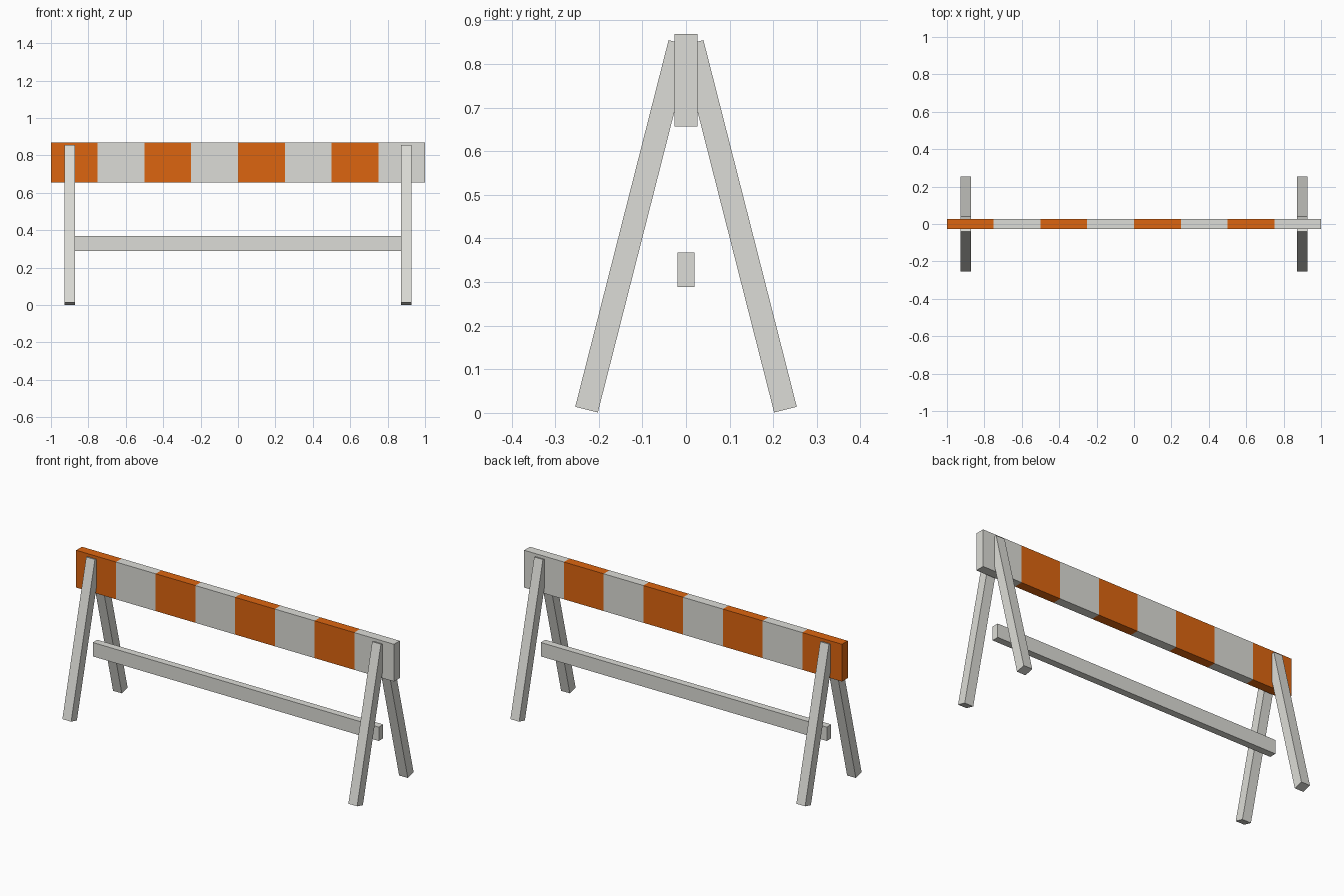
import bpy
import bmesh
from mathutils import Matrix, Vector

cube = bpy.data.objects.get("Cube")
if cube:
    bpy.data.objects.remove(cube, do_unlink=True)


def material(name, rgb):
    mat = bpy.data.materials.new(name)
    mat.use_nodes = True
    color = (*rgb, 1.0)
    mat.diffuse_color = color
    mat.node_tree.nodes["Principled BSDF"].inputs["Base Color"].default_value = color
    return mat


paint = material("off_white_paint", (0.72, 0.72, 0.68))
orange = material("orange_paint", (0.72, 0.13, 0.005))


def box(name, size, center, materials, tilt=None):
    """Flat-faced plank, optionally tilted by a rotation matrix."""
    bm = bmesh.new()
    bmesh.ops.create_cube(bm, size=1)
    bmesh.ops.scale(bm, vec=size, verts=bm.verts)
    if tilt:
        bmesh.ops.transform(bm, matrix=tilt, verts=bm.verts)
    mesh = bpy.data.meshes.new(name)
    bm.to_mesh(mesh)
    bm.free()
    for mat in materials:
        mesh.materials.append(mat)
    obj = bpy.data.objects.new(name, mesh)
    obj.location = center
    bpy.context.collection.objects.link(obj)
    return obj


# Striped top board, cut into equal bands
STRIPES = 8
band = 2 / STRIPES
board = box("striped_board", (2, 0.052, 0.212), (0, 0, 0.762), [paint, orange])
bm = bmesh.new()
bm.from_mesh(board.data)
for i in range(1, STRIPES):
    bmesh.ops.bisect_plane(bm, geom=bm.verts[:] + bm.edges[:] + bm.faces[:],
                           plane_co=(-1 + i * band, 0, 0), plane_no=(1, 0, 0))
for face in bm.faces:
    x = max(-0.99, min(0.99, face.calc_center_median().x))
    face.material_index = 1 - int((x + 1) / band) % 2
bm.to_mesh(board.data)
bm.free()

# Lower cross rail
box("cross_rail", (1.8, 0.04, 0.079), (0, 0, 0.3285), [paint])

# Splayed legs, one pair at each end
for side_name, sx in (("right", -1), ("left", 1)):
    for end_name, sy in (("front", -1), ("back", 1)):
        foot = Vector((sx * 0.9, sy * 0.228, 0.0075))
        top = Vector((sx * 0.9, sy * 0.014, 0.848))
        axis = top - foot
        direction = axis.normalized()
        across = direction.cross(Vector((1, 0, 0)))
        tilt = Matrix((Vector((1, 0, 0)), across * -1, direction)).transposed().to_4x4()
        if tilt.determinant() < 0:
            tilt = Matrix((Vector((1, 0, 0)), across, direction)).transposed().to_4x4()
        box(f"{end_name}_{side_name}_leg", (0.055, 0.0535, axis.length),
            (foot + top) / 2, [paint], tilt)
